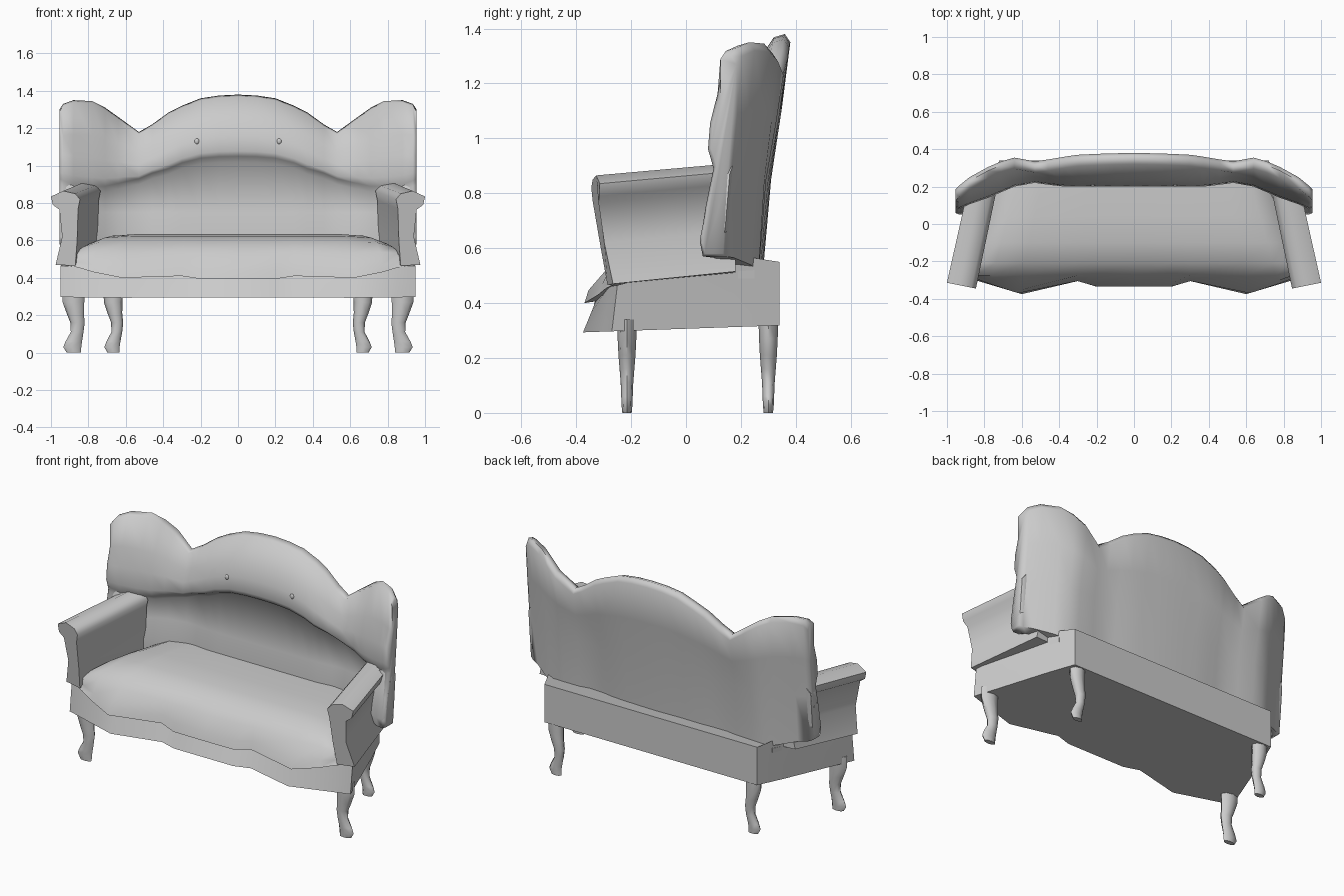
import bpy, bmesh, math

if "Cube" in bpy.data.objects:
    bpy.data.objects.remove(bpy.data.objects["Cube"])


def finish(name, bm, angle=45, mirror=False):
    """Turn a bmesh into a shaded object, optionally mirrored across x = 0."""
    bmesh.ops.recalc_face_normals(bm, faces=bm.faces)
    me = bpy.data.meshes.new(name)
    bm.to_mesh(me)
    bm.free()
    ob = bpy.data.objects.new(name, me)
    bpy.context.collection.objects.link(ob)
    if mirror:
        ob.modifiers.new("Mirror", 'MIRROR').use_axis[0] = True
    bpy.ops.object.select_all(action='DESELECT')
    ob.select_set(True)
    bpy.context.view_layer.objects.active = ob
    bpy.ops.object.shade_smooth_by_angle(angle=math.radians(angle))
    return ob


def loft(name, sections, **kw):
    """Skin a row of closed cross-sections and cap both ends."""
    bm = bmesh.new()
    rings = [[bm.verts.new(p) for p in s] for s in sections]
    n = len(rings[0])
    for a, b in zip(rings, rings[1:]):
        for i in range(n):
            j = (i + 1) % n
            bm.faces.new((a[i], a[j], b[j], b[i]))
    bm.faces.new(rings[0])
    bm.faces.new(rings[-1])
    return finish(name, bm, **kw)


def both_sides(stations):
    """Stations listed from the centre out, extended to the -x side."""
    return [(-s[0],) + s[1:] for s in reversed(stations[1:])] + stations


# Seat frame: trapezoid with a wavy front that flares at the bottom
# (x, y, top z)
half = [(0, -.335, .43), (.2, -.335, .43), (.3, -.305, .44), (.6, -.375, .44),
        (.85, -.30, .46), (.95, -.27, .465), (.785, .18, .575), (.72, .34, .55)]
outline = half + [(-x, y, z) for x, y, z in reversed(half[1:])]


def frame_ring(level):
    ring = []
    for x, y, top in outline:
        low = .295 + .035 * (y + .33)
        inset = 0 if y > 0 else .06 if abs(x) < .8 else .02
        ring.append((x, y + inset * level, low + (top - low) * level))
    return ring


loft("seat_frame", [frame_ring(t) for t in (0, .5, 1)], angle=35)

# Seat cushion: (x at front, front y, lip z, crown z)
cushion = both_sides([
    (0, -.335, .395, .635), (.2, -.333, .395, .635), (.3, -.305, .41, .635),
    (.6, -.37, .40, .635), (.76, -.32, .43, .625), (.85, -.29, .455, .59),
    (.94, -.26, .47, .49)])


def cushion_section(x, yf, lip, top):
    h = top - lip
    prof = [(.25, lip + .05), (yf + .06, lip + .01), (yf, lip),
            (yf + .015, lip + .2 * h), (-.275, lip + .56 * h),
            (-.21, lip + .82 * h), (-.10, lip + .95 * h), (.04, top),
            (.25, top)]
    return [(x * (1 - .36 * (y + .28)), y, z) for y, z in prof]


loft("seat_cushion", [cushion_section(*s) for s in cushion], angle=60)

# Backrest with wings:
# (x, top z, back y, front y, roll lower z, recess, rake, bottom z)
back = both_sides([
    (0, 1.38, .38, .20, 1.02, .05, .10, .51), (.1, 1.375, .378, .20, 1.018, .05, .10, .51),
    (.2, 1.36, .375, .20, 1.01, .05, .10, .51), (.3, 1.32, .37, .20, .985, .05, .10, .51),
    (.37, 1.285, .36, .20, .955, .05, .10, .51), (.46, 1.22, .345, .21, .93, .05, .09, .51),
    (.53, 1.18, .335, .22, .90, .04, .07, .51), (.64, 1.26, .355, .20, .875, .04, .09, .51),
    (.71, 1.31, .335, .17, .86, .04, .07, .52), (.78, 1.345, .305, .14, .86, .03, .07, .54),
    (.88, 1.35, .25, .105, .87, .02, .075, .565), (.935, 1.33, .205, .08, .89, .01, .06, .57),
    (.955, 1.30, .185, .09, .90, .01, .05, .58)])


def back_section(x, zt, yb, yf, zl, rec, rake, bot):
    h = zt - zl
    fwd = max(0, abs(x) - .78) * .12      # wing tail curls forward a little
    prof = [(yb - rake, bot), (yb - .7 * rake, .85),
            (yb - .3 * rake, .85 + .5 * (zt - .85)), (yb, zt - .03),
            (yb - .02, zt), (yb - .06, zt - .012),
            (yf + .035, zl + .62 * h), (yf + .008, zl + .38 * h),
            (yf, zl + .16 * h), (yf + .012, zl + .03), (yf + rec + .01, zl),
            (yf + rec - fwd, .75), (yf + rec - .02 - fwd, .62),
            (yf + rec - .01 - fwd, bot)]
    return [(x, y, z) for y, z in prof]


loft("backrest", [back_section(*s) for s in back], angle=75)

# Wing tails: rounded ends hanging outside the arms
tail = [(.115, .90), (.085, .80), (.05, .63), (.065, .57), (.13, .57), (.15, .66), (.17, .90)]


def tail_section(x, k):
    return [(x, .11 + (y - .11) * k, .73 + (z - .73) * k) for y, z in tail]


loft("wing_tail", [tail_section(*s) for s in ((.86, .9), (.90, 1), (.935, 1), (.955, .82))],
     angle=60, mirror=True)

# Arms: scrolled front profile swept back and inward
arm = [(1.0, .835), (.99, .79), (.955, .765), (.94, .62), (.975, .47),
       (.87, .465), (.86, .60), (.855, .77), (.845, .82), (.87, .85), (.935, .865)]


def arm_section(t):
    ring = []
    for x, z in arm:
        y0 = -.285 - .055 * min(1, (z - .46) / .33) + (x - .87) * .2
        ring.append((x - .11 * t, y0 + (.18 - y0) * t, z + .045 * t))
    return ring


loft("arm", [arm_section(t) for t in (0, .5, 1)], angle=60, mirror=True)

# Cabriole legs: (outward shift, z, x radius, y radius)
leg = [(0, .34, .06, .036), (0, .27, .058, .034), (-.01, .21, .046, .031),
       (-.022, .16, .038, .027), (-.02, .11, .034, .023), (-.002, .06, .044, .021),
       (.006, .03, .048, .02), (-.002, 0, .038, .017)]
for name, cx, cy, k in (("front_leg", .88, -.215, 1), ("back_leg", .668, .30, .85)):
    rings = [[(cx + dx + k * rx * math.cos(a), cy + ry * math.sin(a), z)
              for a in (math.tau * i / 8 for i in range(8))]
             for dx, z, rx, ry in leg]
    loft(name, rings, angle=60, mirror=True)

# Two small buttons on the back roll
bm = bmesh.new()
bmesh.ops.create_uvsphere(bm, u_segments=8, v_segments=6, radius=.013)
bmesh.ops.scale(bm, vec=(1, .6, 1.2), verts=bm.verts)
bmesh.ops.translate(bm, vec=(.22, .208, 1.13), verts=bm.verts)
finish("back_button", bm, mirror=True)
